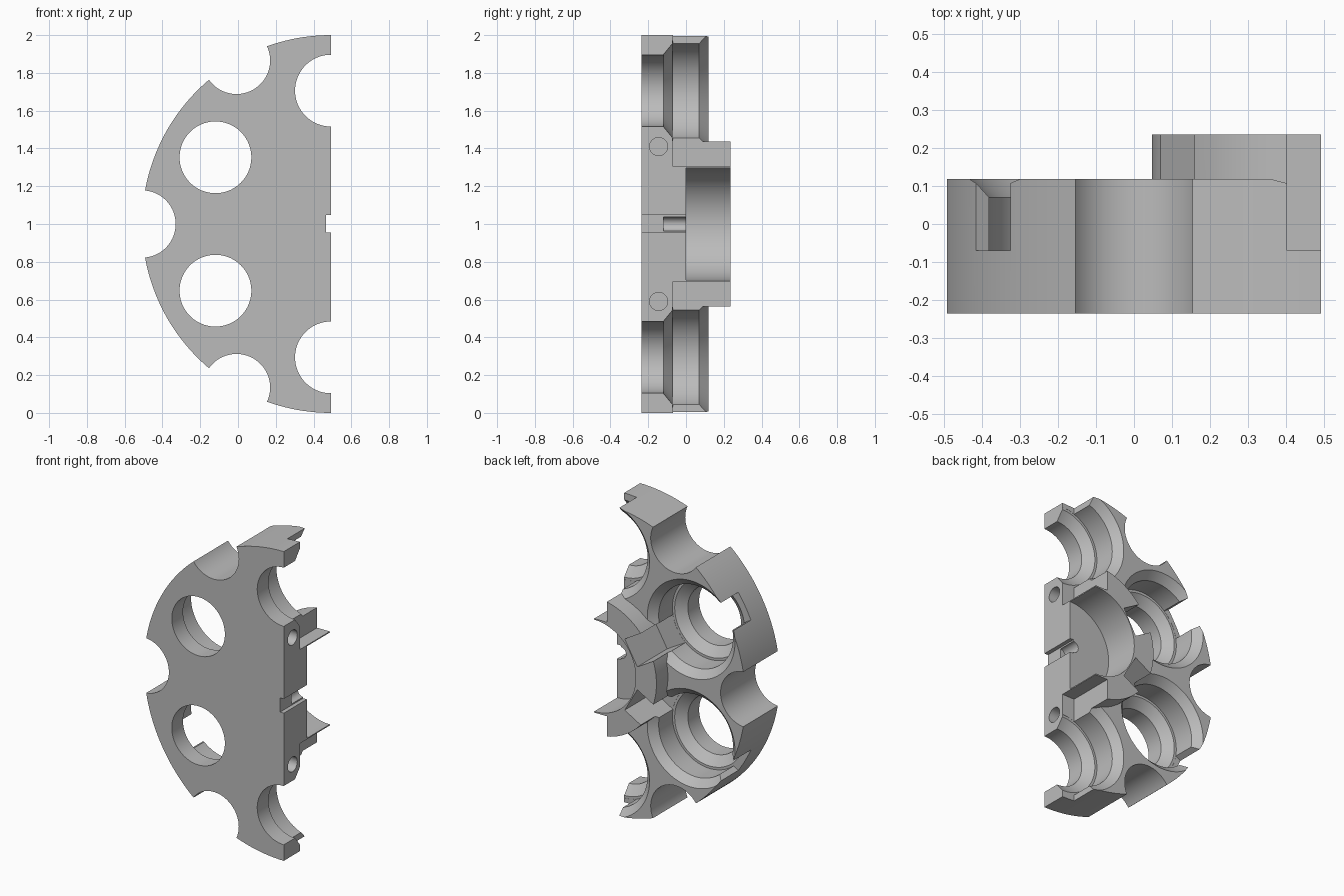
import bpy, bmesh, math
from mathutils import Matrix, Vector

if "Cube" in bpy.data.objects:
    bpy.data.objects.remove(bpy.data.objects["Cube"])

CX, CZ = 0.492, 1.0            # wheel axis, parallel to y
FRONT, BACK, HUB_BACK = -0.235, 0.118, 0.235

grey = bpy.data.materials.new("light grey")
grey.diffuse_color = (0.5, 0.5, 0.5, 1)
grey.use_nodes = True
grey.node_tree.nodes["Principled BSDF"].inputs["Base Color"].default_value = grey.diffuse_color


def finish(bm, name):
    bmesh.ops.recalc_face_normals(bm, faces=bm.faces)
    me = bpy.data.meshes.new(name)
    bm.to_mesh(me)
    bm.free()
    ob = bpy.data.objects.new(name, me)
    me.materials.append(grey)
    bpy.context.collection.objects.link(ob)
    return ob


def lathe(name, x, z, profile, seg=96):
    """Capped solid turned about a y-parallel axis; profile is (radius, y)."""
    bm = bmesh.new()
    rings = []
    for r, y in profile:
        rings.append([bm.verts.new((x + r * math.cos(2 * math.pi * i / seg), y,
                                    z + r * math.sin(2 * math.pi * i / seg)))
                      for i in range(seg)])
    for a, b in zip(rings, rings[1:]):
        for i in range(seg):
            j = (i + 1) % seg
            bm.faces.new((a[i], a[j], b[j], b[i]))
    bm.faces.new(rings[0])
    bm.faces.new(rings[-1])
    return finish(bm, name)


def box(name, lo, hi, turn=0.0):
    """Box between two corners, turned about the wheel axis."""
    lo, hi = Vector(lo), Vector(hi)
    bm = bmesh.new()
    bmesh.ops.create_cube(bm, size=1)
    size = hi - lo
    for v in bm.verts:
        v.co = (lo + hi) / 2 + Vector((v.co.x * size.x, v.co.y * size.y, v.co.z * size.z))
    axis = Vector((CX, 0, CZ))
    bmesh.ops.rotate(bm, verts=bm.verts, cent=axis, matrix=Matrix.Rotation(turn, 3, 'Y'))
    return finish(bm, name)


def combine(target, other, op='DIFFERENCE'):
    mod = target.modifiers.new(op, 'BOOLEAN')
    mod.operation, mod.solver, mod.object = op, 'EXACT', other
    dg = bpy.context.evaluated_depsgraph_get()
    me = bpy.data.meshes.new_from_object(target.evaluated_get(dg))
    target.modifiers.clear()
    target.data = me
    bpy.data.objects.remove(other)


def polar(dist, deg):
    a = math.radians(deg)
    return CX + dist * math.cos(a), CZ + dist * math.sin(a)


# disc
wheel = lathe("half_wheel", CX, CZ, [(1, FRONT), (1, BACK)], 180)

# scallops in the rim
for deg in (120, 180, 240):
    combine(wheel, lathe("scallop", *polar(1, deg), [(0.178, -0.4), (0.178, 0.4)]))

# stepped and countersunk chambers
chamber = [(0.19, -0.4), (0.19, -0.12), (0.25, -0.071), (0.266, -0.071),
           (0.266, 0.07), (0.326, 0.13)]
for deg in (90, 150, 210, 270):
    combine(wheel, lathe("chamber", *polar(0.706, deg), chamber))

# hub with its bore
combine(wheel, lathe("hub", CX, CZ, [(0.445, -0.05), (0.445, HUB_BACK)], 120), 'UNION')
combine(wheel, lathe("bore", CX, CZ, [(0.297, 0), (0.297, 0.4)], 120))

# radial slots from the hub through each chamber to the rim
for deg in (0, 60, 120, 180):
    combine(wheel, box("slot", (CX - 0.09, -0.07, CZ + 0.304),
                       (CX + 0.09, 0.4, CZ + 1.2), -math.radians(deg)))

# halve the wheel
combine(wheel, box("half_cut", (CX, -1, -1), (CX + 2, 1, 3)))

# axle groove and keyway on the flat side
combine(wheel, box("keyway", (CX - 0.026, -0.4, 0.955), (CX + 0.1, 0.1, 1.047)))
combine(wheel, lathe("axle_groove", CX - 0.026, CZ, [(0.037, -0.12), (0.037, 0.1)], 32))

# dowel holes in the flat side
for z in (0.59, 1.41):
    bm = bmesh.new()
    bmesh.ops.create_cone(bm, cap_ends=True, segments=32, radius1=0.048, radius2=0.048,
                          depth=0.24, matrix=Matrix.Translation((CX, -0.145, z))
                          @ Matrix.Rotation(math.pi / 2, 4, 'Y'))
    combine(wheel, finish(bm, "dowel_hole"))

# smooth curved walls, keep the edges crisp
bpy.context.view_layer.objects.active = wheel
wheel.select_set(True)
bpy.ops.object.shade_smooth_by_angle(angle=math.radians(25))
